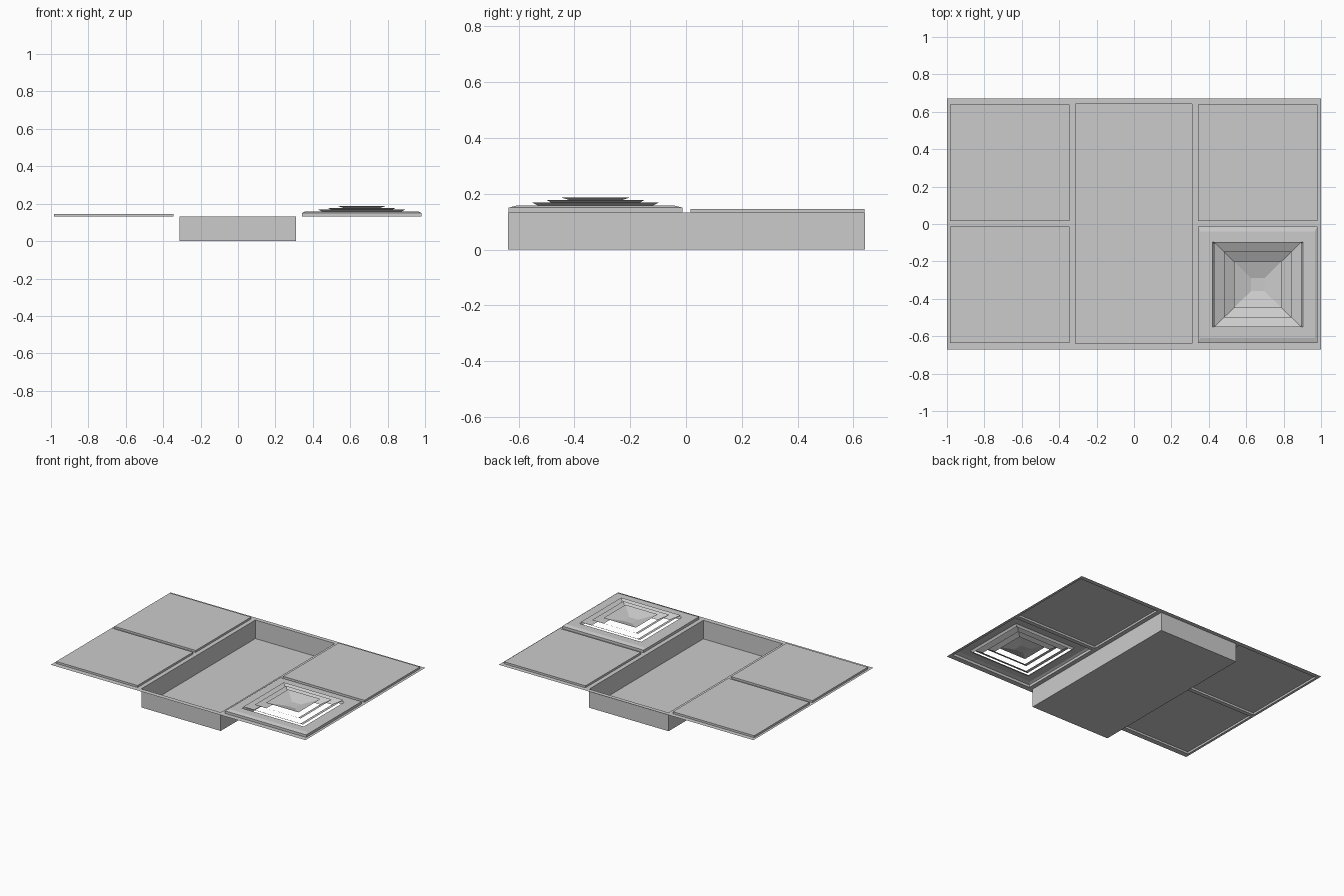
import bpy, bmesh

if "Cube" in bpy.data.objects:
    bpy.data.objects.remove(bpy.data.objects["Cube"])

Z = 0.132          # level of the flat grid sheet
PANEL_Z = 0.146    # top of the raised panels
LEFT, RIGHT, MID = (-0.983, -0.344), (0.342, 0.981), (-0.313, 0.311)
BACK, FRONT, FULL = (0.017, 0.639), (-0.635, -0.013), (-0.638, 0.642)


def finish(name, bm):
    bmesh.ops.remove_doubles(bm, verts=bm.verts, dist=1e-5)
    mesh = bpy.data.meshes.new(name)
    bm.to_mesh(mesh)
    bm.free()
    ob = bpy.data.objects.new(name, mesh)
    bpy.context.collection.objects.link(ob)
    return ob


def shell(name, centre, rings, cap=True):
    """Skin stacked rectangles (half x, half y, z); cap closes the last one."""
    bm = bmesh.new()
    loops = []
    for hx, hy, z in rings:
        loops.append([bm.verts.new((centre[0] + sx * hx, centre[1] + sy * hy, z))
                      for sx, sy in ((-1, -1), (1, -1), (1, 1), (-1, 1))])
    for a, b in zip(loops, loops[1:]):
        for i in range(4):
            j = (i + 1) % 4
            bm.faces.new((a[i], a[j], b[j], b[i]))
    if cap:
        bm.faces.new(loops[-1])
    return finish(name, bm)


def middle(xr, yr):
    return (sum(xr) / 2, sum(yr) / 2), (xr[1] - xr[0]) / 2, (yr[1] - yr[0]) / 2


# Ceiling grid: thin sheet with openings for the panels and the tray
holes = [(LEFT, BACK), (LEFT, FRONT), (RIGHT, BACK), (RIGHT, FRONT), (MID, FULL)]
xs = sorted({-1, 1, *LEFT, *RIGHT, *MID})
ys = sorted({-0.672, 0.672, *BACK, *FRONT, *FULL})
bm = bmesh.new()
for x0, x1 in zip(xs, xs[1:]):
    for y0, y1 in zip(ys, ys[1:]):
        cx, cy = (x0 + x1) / 2, (y0 + y1) / 2
        if any(h[0][0] < cx < h[0][1] and h[1][0] < cy < h[1][1] for h in holes):
            continue
        bm.faces.new([bm.verts.new(p) for p in
                      ((x0, y0, Z), (x1, y0, Z), (x1, y1, Z), (x0, y1, Z))])
finish("grid_frame", bm)

# Three plain panels, open underneath
for name, xr, yr in (("panel_back_left", LEFT, BACK),
                     ("panel_front_left", LEFT, FRONT),
                     ("panel_back_right", RIGHT, BACK)):
    c, hx, hy = middle(xr, yr)
    shell(name, c, [(hx, hy, Z), (hx, hy, PANEL_Z)])

# Deep central tray, open on top
c, hx, hy = middle(MID, FULL)
shell("centre_tray", c, [(hx, hy, Z), (hx, hy, 0)])

# Air vent: bevelled surround plus nested louvre funnels
c, hx, hy = middle(RIGHT, FRONT)
k = hx / hy
shell("vent_surround", c, [(hx, hy, Z), (hx, hy, 0.150), (0.297 * k, 0.285, 0.157),
                           (0.236 * k, 0.228, 0.157), (0.226 * k, 0.218, 0.142)], cap=False)
for i, (top, zt, low, zl) in enumerate(((0.228, 0.169, 0.176, 0.142),
                                        (0.176, 0.178, 0.122, 0.148),
                                        (0.124, 0.187, 0.035, 0.158))):
    shell(f"vent_louvre_{i + 1}", c, [(top * k, top, zt), (low * k, low, zl)], cap=(i == 2))
